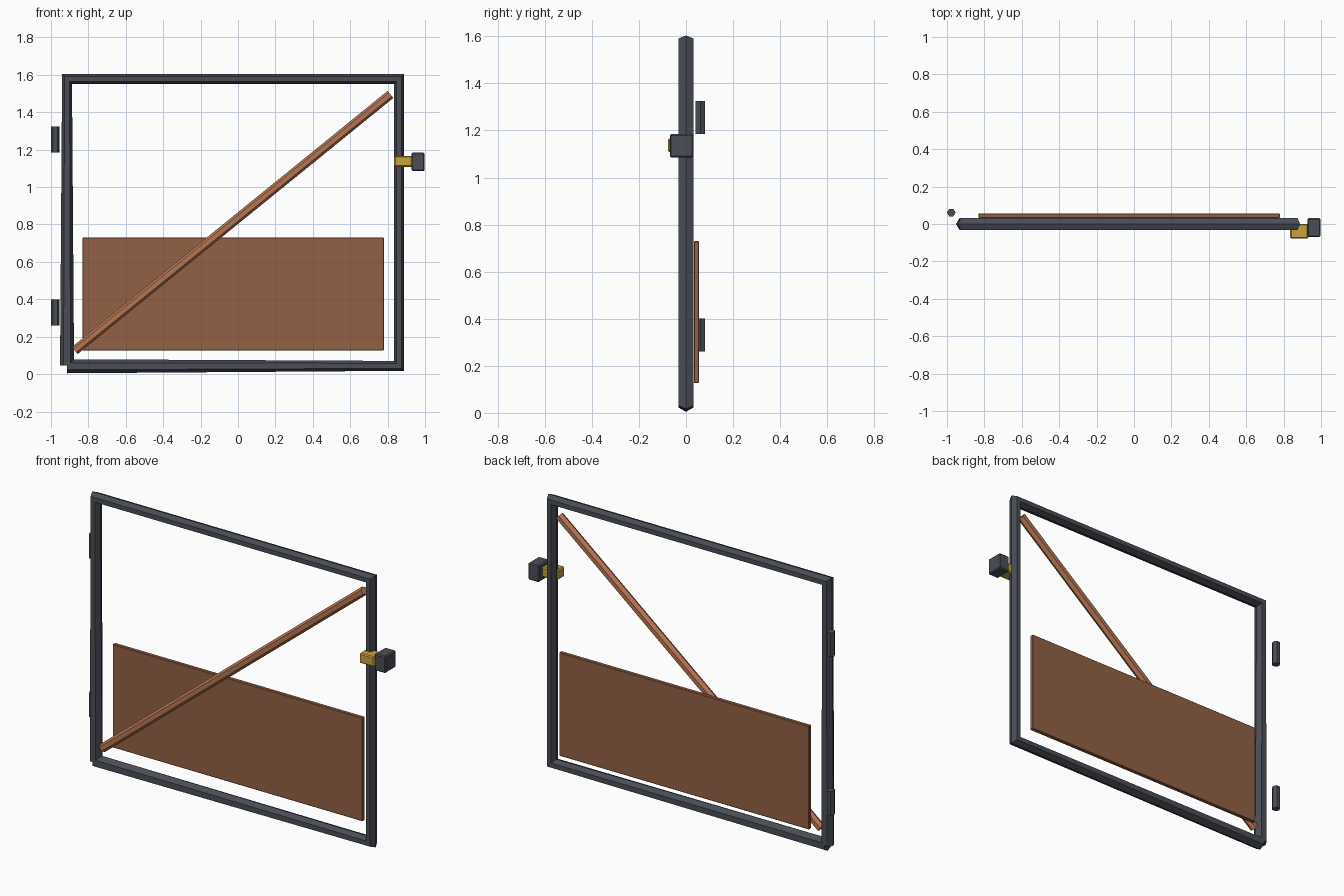
import bpy, bmesh, math
from mathutils import Vector

cube = bpy.data.objects.get("Cube")
if cube:
    bpy.data.objects.remove(cube, do_unlink=True)


def material(name, color):
    m = bpy.data.materials.new(name)
    m.use_nodes = True
    m.diffuse_color = (*color, 1)
    bsdf = next(n for n in m.node_tree.nodes if n.type == 'BSDF_PRINCIPLED')
    bsdf.inputs["Base Color"].default_value = (*color, 1)
    return m


STEEL = material("dark steel", (0.068, 0.076, 0.092))
COPPER = material("copper", (0.47, 0.18, 0.085))
WOOD = material("brown panel", (0.29, 0.12, 0.062))
BRASS = material("brass", (0.58, 0.36, 0.05))


def finish(name, bm, mat):
    bmesh.ops.recalc_face_normals(bm, faces=bm.faces)
    mesh = bpy.data.meshes.new(name)
    bm.to_mesh(mesh)
    bm.free()
    mesh.materials.append(mat)
    obj = bpy.data.objects.new(name, mesh)
    bpy.context.collection.objects.link(obj)
    return obj


def tube(name, path, radius, mat, y=0, sides=6):
    """Six-sided tube along points in the xz plane, corners left unscaled."""
    bm = bmesh.new()
    pts = [Vector((x, y, z)) for x, z in path]
    rings = []
    for i, p in enumerate(pts):
        d = Vector()
        if i > 0:
            d += (p - pts[i - 1]).normalized()
        if i < len(pts) - 1:
            d += (pts[i + 1] - p).normalized()
        d.normalize()
        side = Vector((-d.z, 0, d.x))
        ring = []
        for k in range(sides):
            a = math.tau * k / sides
            ring.append(bm.verts.new(p + radius * (side * math.cos(a) + Vector((0, math.sin(a), 0)))))
        rings.append(ring)
    for a, b in zip(rings, rings[1:]):
        for k in range(sides):
            n = (k + 1) % sides
            bm.faces.new((a[k], a[n], b[n], b[k]))
    bm.faces.new(rings[0])
    bm.faces.new(rings[-1])
    return finish(name, bm, mat)


def box(name, lo, hi, mat, bevel):
    bm = bmesh.new()
    bmesh.ops.create_cube(bm, size=1)
    lo, hi = Vector(lo), Vector(hi)
    for v in bm.verts:
        v.co = (lo + hi) / 2 + v.co * (hi - lo)
    obj = finish(name, bm, mat)
    mod = obj.modifiers.new("edge bevel", 'BEVEL')
    mod.width = bevel
    mod.segments = 1
    return obj


# Gate frame: one bent tube, open at the lower hinge corner
left, right, low, top = -0.914, 0.861, 0.042, 1.577
tube("gate_frame", [(left, low), (right, low + 0.002), (right, top), (left, top), (left, low + 0.003)],
     0.0375, STEEL)

# Diagonal brace
tube("diagonal_brace", [(-0.873, 0.126), (0.815, 1.495)], 0.0245, COPPER)

# Lower infill panel behind the frame
box("lower_panel", (-0.832, 0.033, 0.127), (0.78, 0.056, 0.73), WOOD, 0.003)

# Hinge barrels
for name, z in (("lower_hinge", 0.33), ("upper_hinge", 1.255)):
    tube(name, [(-0.977, z - 0.07), (-0.977, z + 0.07)], 0.023, STEEL, y=0.061)

# Latch bolt and its catch
box("latch_bolt", (0.835, -0.077, 1.108), (0.932, 0.0, 1.166), BRASS, 0.006)
box("latch_catch", (0.928, -0.069, 1.086), (0.998, 0.031, 1.184), STEEL, 0.006)
